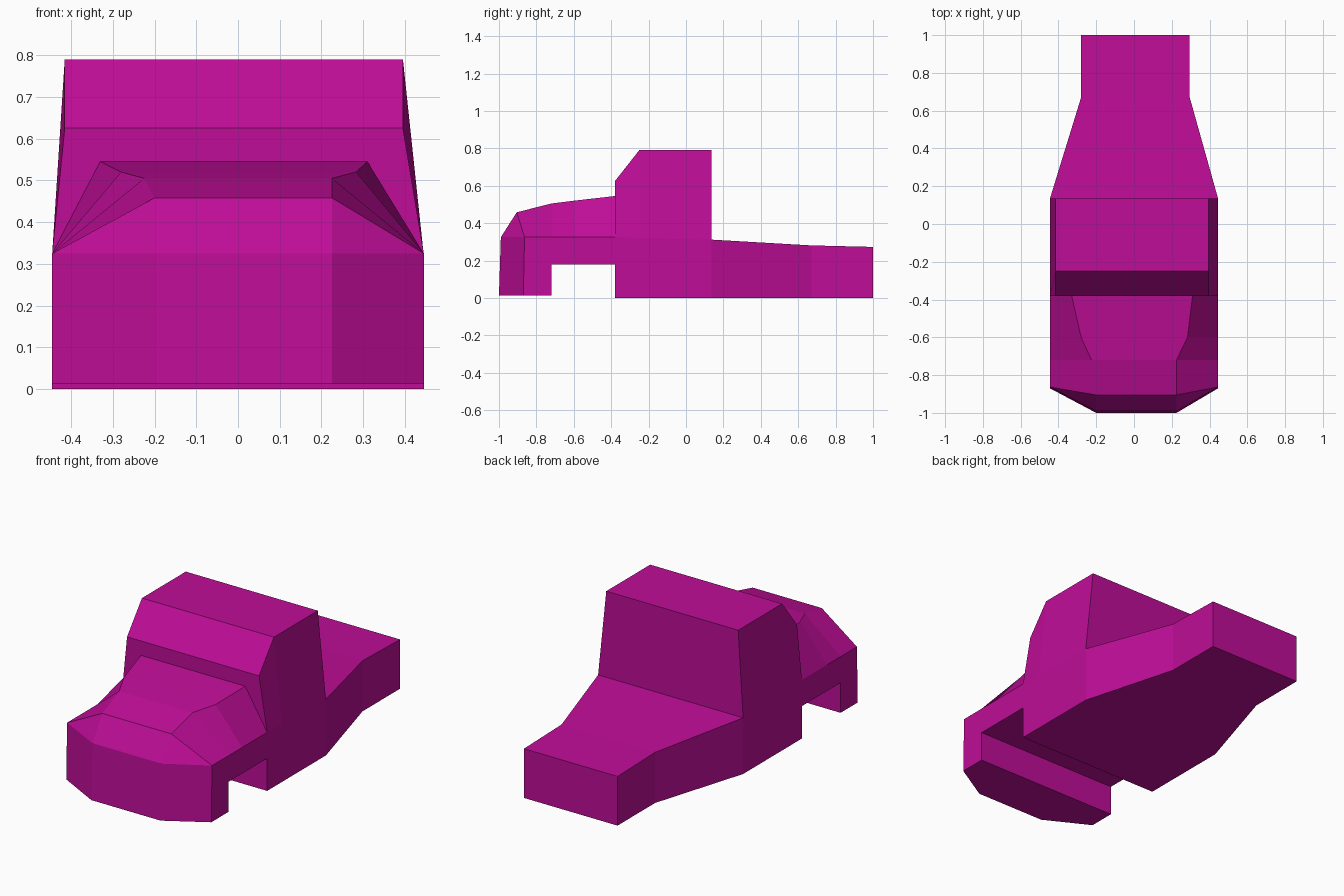
import bpy
import bmesh

cube = bpy.data.objects.get("Cube")
if cube:
    bpy.data.objects.remove(cube, do_unlink=True)

# Single body colour
paint = bpy.data.materials.new("magenta_paint")
paint.use_nodes = True
colour = (0.52, 0.004, 0.31, 1.0)
paint.diffuse_color = colour
shader = next(n for n in paint.node_tree.nodes if n.type == 'BSDF_PRINCIPLED')
shader.inputs["Base Color"].default_value = colour
shader.inputs["Roughness"].default_value = 0.8

HALF = 0.445      # half width of the body
WAIST = 0.325     # height of the waist line


def section(y, bottom, waist, left, right, top):
    """Six-point cross-section, from bottom left over the top to bottom right."""
    return [(-HALF, y, bottom), (-HALF, y, waist), (left, y, top),
            (right, y, top), (HALF, y, waist), (HALF, y, bottom)]


def loft(name, rings):
    """Skin matching rings and close both ends with horizontal strips."""
    bm = bmesh.new()
    verts = {}

    def add_face(points):
        unique = list(dict.fromkeys(points))
        if len(unique) > 2:
            bm.faces.new([verts.setdefault(p, None) or make(p) for p in unique])

    def make(p):
        verts[p] = bm.verts.new(p)
        return verts[p]

    n = len(rings[0])
    for a, b in zip(rings, rings[1:]):
        for i in range(n):
            j = (i + 1) % n
            add_face([a[i], a[j], b[j], b[i]])
    for ring in (rings[0], rings[-1]):
        for i in range(n // 2 - 1):
            add_face([ring[i], ring[i + 1], ring[n - 2 - i], ring[n - 1 - i]])
    bmesh.ops.recalc_face_normals(bm, faces=bm.faces)
    mesh = bpy.data.meshes.new(name)
    bm.to_mesh(mesh)
    bm.free()
    mesh.materials.append(paint)
    obj = bpy.data.objects.new(name, mesh)
    bpy.context.collection.objects.link(obj)
    return obj


# Cab with a sloping windscreen
loft("cab", [section(-0.38, 0, WAIST, -0.415, 0.395, 0.625),
             section(-0.25, 0, 0.32, -0.415, 0.395, 0.79),
             section(0.135, 0, 0.312, -0.415, 0.395, 0.79)])

# Hood above the wheel gap
hood_front = (WAIST, -0.225, 0.225, 0.505)
loft("hood", [section(-0.38, 0.18, WAIST, -0.33, 0.31, 0.545),
              section(-0.6, 0.18, WAIST, -0.28, 0.283, 0.52),
              section(-0.72, 0.18, *hood_front)])

# Nose with chamfered corners and deep bumper
L, R, LOW = -0.2, 0.225, 0.013
top_l, top_r = (L, -0.905, 0.458), (R, -0.905, 0.458)
corners = [(-HALF, -0.87, LOW), (-HALF, -0.863, WAIST), top_l,
           top_r, (HALF, -0.863, WAIST), (HALF, -0.87, LOW)]
tip = [(L, -1, LOW), (L, -0.99, WAIST), top_l,
       top_r, (R, -0.99, WAIST), (R, -1, LOW)]
loft("nose", [section(-0.72, LOW, *hood_front), corners, tip])

# Rear deck tapering to a narrow tail
loft("rear_deck", [[(l, y, 0), (l, y, z), (r, y, z), (r, y, 0)]
                   for y, l, r, z in ((0.135, -HALF, HALF, 0.312),
                                      (0.67, -0.28, 0.295, 0.281),
                                      (1.0, -0.28, 0.295, 0.273))])
